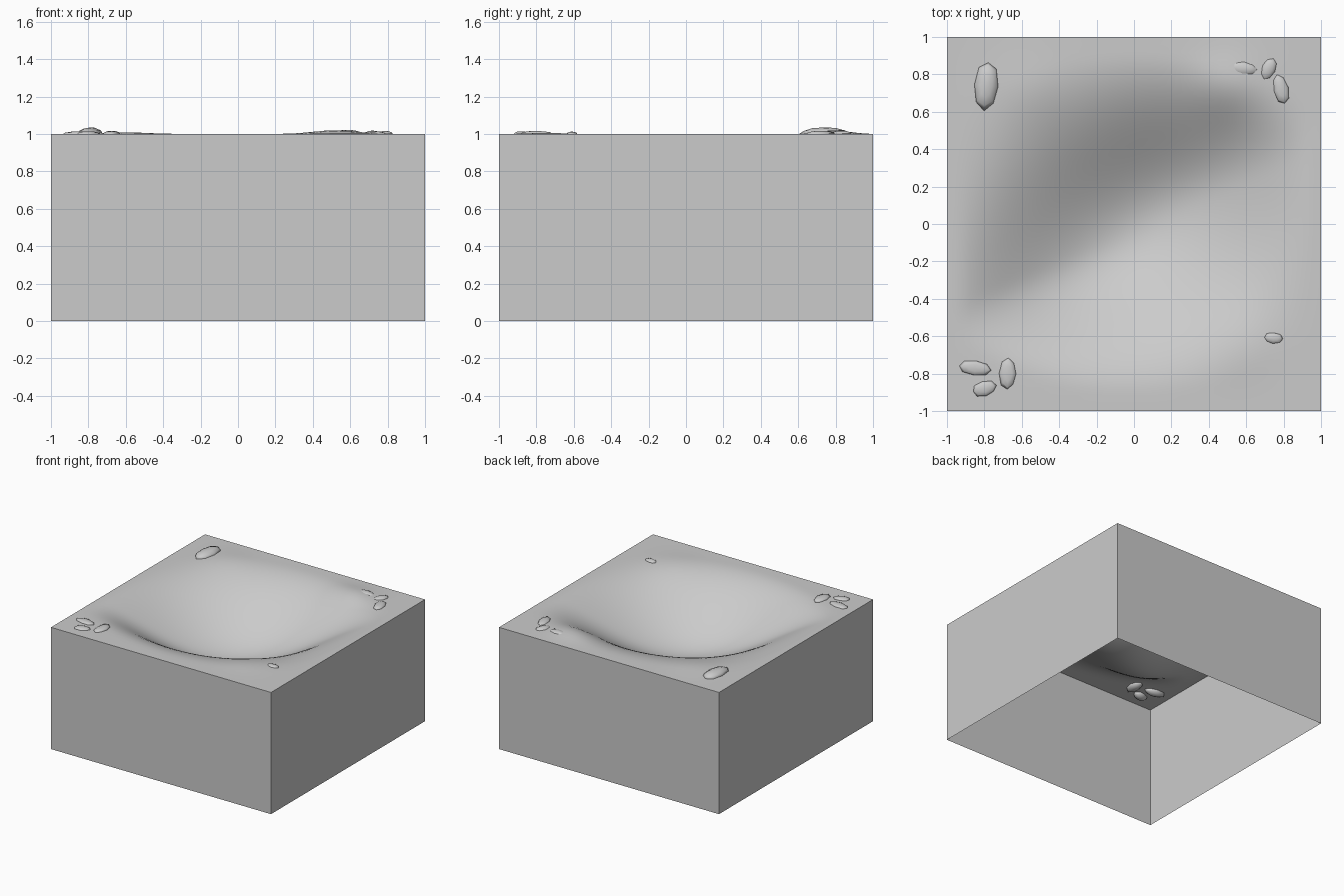
import bpy, bmesh, math, random
from mathutils import Matrix

if "Cube" in bpy.data.objects:
    bpy.data.objects.remove(bpy.data.objects["Cube"])

random.seed(4)


def finish(name, bm, smooth=False):
    me = bpy.data.meshes.new(name)
    bm.to_mesh(me)
    bm.free()
    ob = bpy.data.objects.new(name, me)
    bpy.context.collection.objects.link(ob)
    for p in me.polygons:
        p.use_smooth = smooth
    return ob


def bump(x, y, cx, cy, r):
    return math.exp(-((x - cx) ** 2 + (y - cy) ** 2) / (r * r))


# Height of the ground: a slanted hollow inside a level border
def ground_height(x, y):
    rim = 0.95
    across = max(0, 1 - abs(x / rim) ** 2) ** 1.6
    yc = -0.04 + 0.42 * x
    limit = 0.91 - 0.3 * x * x
    reach = limit - yc if y > yc else limit + yc
    t = min(1.0, abs(y - yc) / max(reach, 0.2))
    along = math.cos(t * math.pi / 2) ** 2
    edge = max(0, 1 - x ** 6) * max(0, 1 - y ** 6)
    lip = (0.03 * bump(x, y, 0.5, 0.76, 0.18) + 0.012 * bump(x, y, -0.6, 0.75, 0.2)
           + 0.012 * bump(x, y, 0.55, -0.65, 0.2))
    return 1.0 - 0.36 * across * along + lip * edge


# Ground surface
bm = bmesh.new()
bmesh.ops.create_grid(bm, x_segments=48, y_segments=48, size=1)
for v in bm.verts:
    v.co.z = ground_height(v.co.x, v.co.y)
finish("ground", bm, True)

# Side walls, open underneath
bm = bmesh.new()
bmesh.ops.create_cube(bm, size=1, matrix=Matrix.Translation((0, 0, 0.5)) @ Matrix.Diagonal((2, 2, 1, 1)))
bm.normal_update()
caps = [f for f in bm.faces if abs(f.normal.z) > 0.5]
bmesh.ops.delete(bm, geom=caps, context='FACES_ONLY')
finish("side_walls", bm)


# Worn stones half sunk in the ground: x, y, length, width, height above ground, turn
def stone(x, y, length, width, top, turn):
    bm = bmesh.new()
    bmesh.ops.create_uvsphere(bm, u_segments=8, v_segments=6, radius=1)
    for v in bm.verts:
        v.co *= random.uniform(0.94, 1.06)
        v.co.z *= top if v.co.z > 0 else 0.035
    bm.transform(Matrix.Translation((x, y, 1.0)) @ Matrix.Rotation(math.radians(turn), 4, 'Z')
                 @ Matrix.Diagonal((length / 2, width / 2, 1, 1)))
    finish("stone", bm, True)


for s in [(-0.79, 0.74, 0.26, 0.13, 0.036, 85), (0.585, 0.83, 0.16, 0.08, 0.022, -5),
          (0.72, 0.83, 0.13, 0.08, 0.018, 65), (0.785, 0.72, 0.16, 0.08, 0.016, 105),
          (0.745, -0.61, 0.10, 0.06, 0.012, -5), (-0.85, -0.77, 0.17, 0.08, 0.014, -8),
          (-0.80, -0.88, 0.13, 0.08, 0.014, 15), (-0.675, -0.80, 0.17, 0.09, 0.016, 88)]:
    stone(*s)
